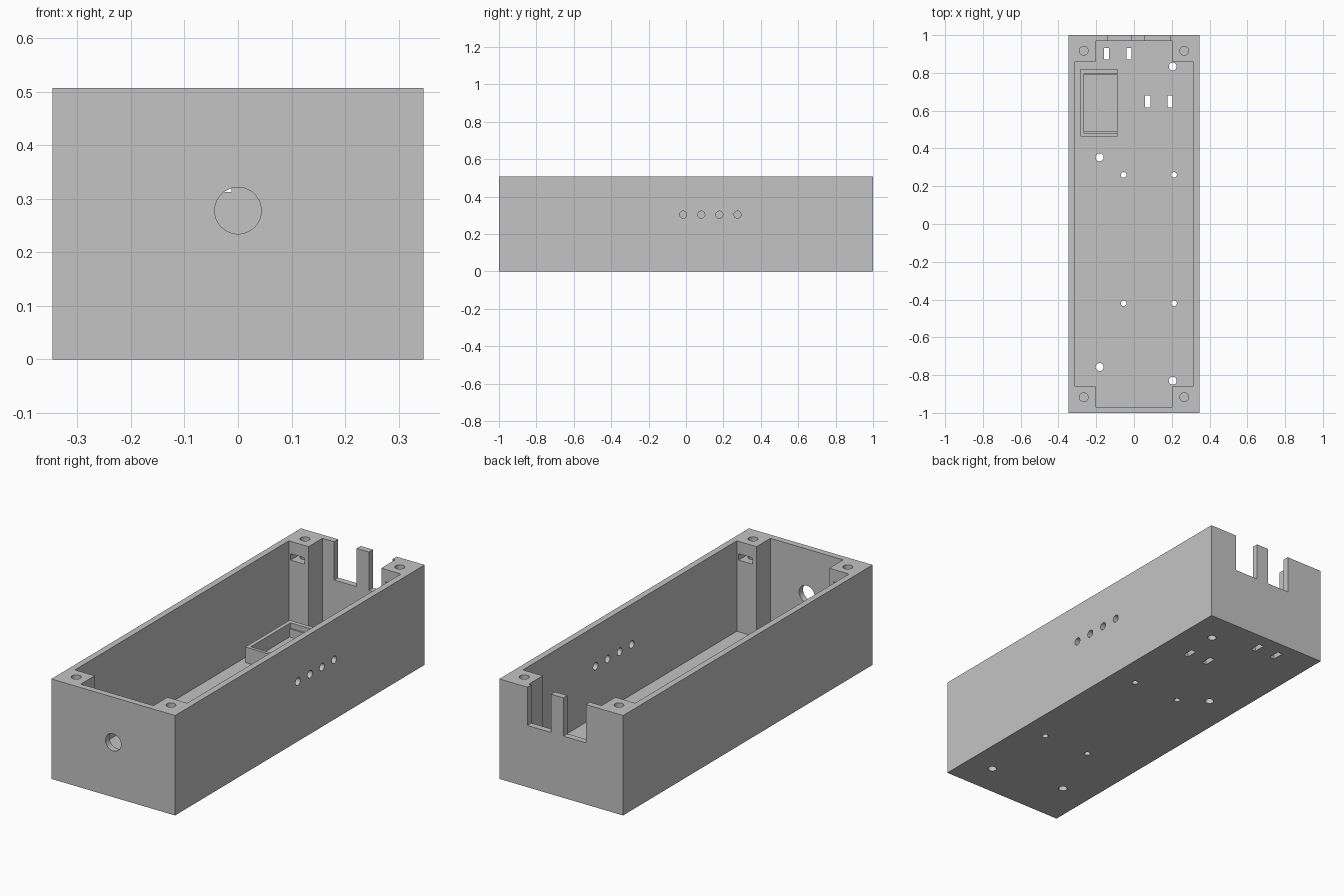
import bpy, bmesh, math

if "Cube" in bpy.data.objects:
    bpy.data.objects.remove(bpy.data.objects["Cube"])

grey = bpy.data.materials.new("plain grey")
grey.diffuse_color = (0.55, 0.55, 0.55, 1)
grey.use_nodes = True
grey.node_tree.nodes["Principled BSDF"].inputs["Base Color"].default_value = grey.diffuse_color

HX, HY, H = 0.347, 1.0, 0.507      # outer half sizes and height
IX, IY = 0.315, 0.968              # inner wall faces
BX, BY = 0.204, 0.857              # inner faces of the corner posts
FLOOR = 0.048


def prism(name, pts, a, b, axis="z"):
    """Extrude a closed 2D profile from a to b along an axis."""
    place = {"z": lambda p, t: (p[0], p[1], t),
             "y": lambda p, t: (p[0], t, p[1]),
             "x": lambda p, t: (t, p[0], p[1])}[axis]
    bm = bmesh.new()
    lo = [bm.verts.new(place(p, a)) for p in pts]
    hi = [bm.verts.new(place(p, b)) for p in pts]
    bm.faces.new(lo)
    bm.faces.new(hi)
    n = len(pts)
    for i in range(n):
        j = (i + 1) % n
        bm.faces.new((lo[i], lo[j], hi[j], hi[i]))
    bmesh.ops.recalc_face_normals(bm, faces=bm.faces)
    mesh = bpy.data.meshes.new(name)
    bm.to_mesh(mesh)
    bm.free()
    mesh.materials.append(grey)
    ob = bpy.data.objects.new(name, mesh)
    bpy.context.collection.objects.link(ob)
    return ob


def rect(x0, x1, y0, y1):
    return [(x0, y0), (x1, y0), (x1, y1), (x0, y1)]


def circle(x, y, r, n=32):
    return [(x + r * math.cos(2 * math.pi * i / n),
             y + r * math.sin(2 * math.pi * i / n)) for i in range(n)]


# Main body
case = prism("case", rect(-HX, HX, -HY, HY), 0, H)


def cut(pts, a, b, axis="z"):
    tool = prism("cutter", pts, a, b, axis)
    tool.hide_render = True
    mod = case.modifiers.new("cut", "BOOLEAN")
    mod.operation, mod.solver, mod.object = "DIFFERENCE", "EXACT", tool
    bpy.context.view_layer.objects.active = case
    bpy.ops.object.modifier_apply(modifier=mod.name)
    bpy.data.objects.remove(tool)


# Cavity, leaving a post in each corner
cut([(-BX, -IY), (BX, -IY), (BX, -BY), (IX, -BY), (IX, BY), (BX, BY),
     (BX, IY), (-BX, IY), (-BX, BY), (-IX, BY), (-IX, -BY), (-BX, -BY)],
    FLOOR, H + 0.1)

# Screw holes and captive nut slots in the corner posts
W, R, CX, CY = 0.0385, 0.0445, 0.266, 0.917
for sx in (-1, 1):
    for sy in (-1, 1):
        cut(circle(sx * CX, sy * CY, 0.023), 0.33, H + 0.1)
        cut([(sx * CX + u, sy * v) for u, v in
             ((-W, BY - 0.02), (W, BY - 0.02), (W, CY + R / 2),
              (0, CY + R), (-W, CY + R / 2))], 0.412, 0.444)

# Cable notches in the back wall
for x0, x1 in ((-0.138, -0.012), (0.057, 0.19)):
    cut(rect(x0, x1, 0.313, H + 0.1), IY - 0.02, HY + 0.1, "y")

# Round opening in the front wall
cut(circle(0, 0.278, 0.0435, 48), -HY - 0.1, -IY + 0.02, "y")

# Row of indicator holes in the right wall
for i in range(4):
    cut(circle(-0.015 + 0.0967 * i, 0.303, 0.019), IX - 0.02, HX + 0.1, "x")

# Mounting holes through the floor
for x, y, r in ((0.205, 0.834, 0.021), (0.205, -0.83, 0.021),
                (-0.182, 0.353, 0.021), (-0.182, -0.757, 0.021),
                (-0.055, 0.26, 0.015), (0.212, 0.26, 0.015),
                (-0.055, -0.42, 0.015), (0.212, -0.42, 0.015)):
    cut(circle(x, y, r), -0.1, FLOOR + 0.02)

# Strap slots through the floor
for x, y in ((-0.145, 0.902), (-0.027, 0.902), (0.073, 0.649), (0.19, 0.649)):
    cut(rect(x - 0.0135, x + 0.0135, y - 0.031, y + 0.031), -0.1, FLOOR + 0.02)

bpy.ops.object.select_all(action="DESELECT")
case.select_set(True)
bpy.context.view_layer.objects.active = case
bpy.ops.object.shade_smooth_by_angle(angle=math.radians(30))

# Component tray: raised U-shaped rim, open on the right, with inner ledges
X0, X1, Y0, Y1 = -0.284, -0.088, 0.464, 0.82
base = FLOOR - 0.005
prism("tray_rim", [(X0, Y0), (X1, Y0), (X1, Y0 + 0.016), (X0 + 0.02, Y0 + 0.016),
                   (X0 + 0.02, Y1 - 0.022), (X1, Y1 - 0.022), (X1, Y1), (X0, Y1)],
      base, 0.127)
for name, y0, y1 in (("tray_front_ledge", Y0 + 0.016, Y0 + 0.026),
                     ("tray_back_ledge", Y1 - 0.03, Y1 - 0.022)):
    prism(name, rect(X0 + 0.02, X1, y0, y1), base, 0.1)
prism("tray_floor", rect(X0 + 0.02, X1, Y0 + 0.026, Y1 - 0.03), base, FLOOR + 0.01)
